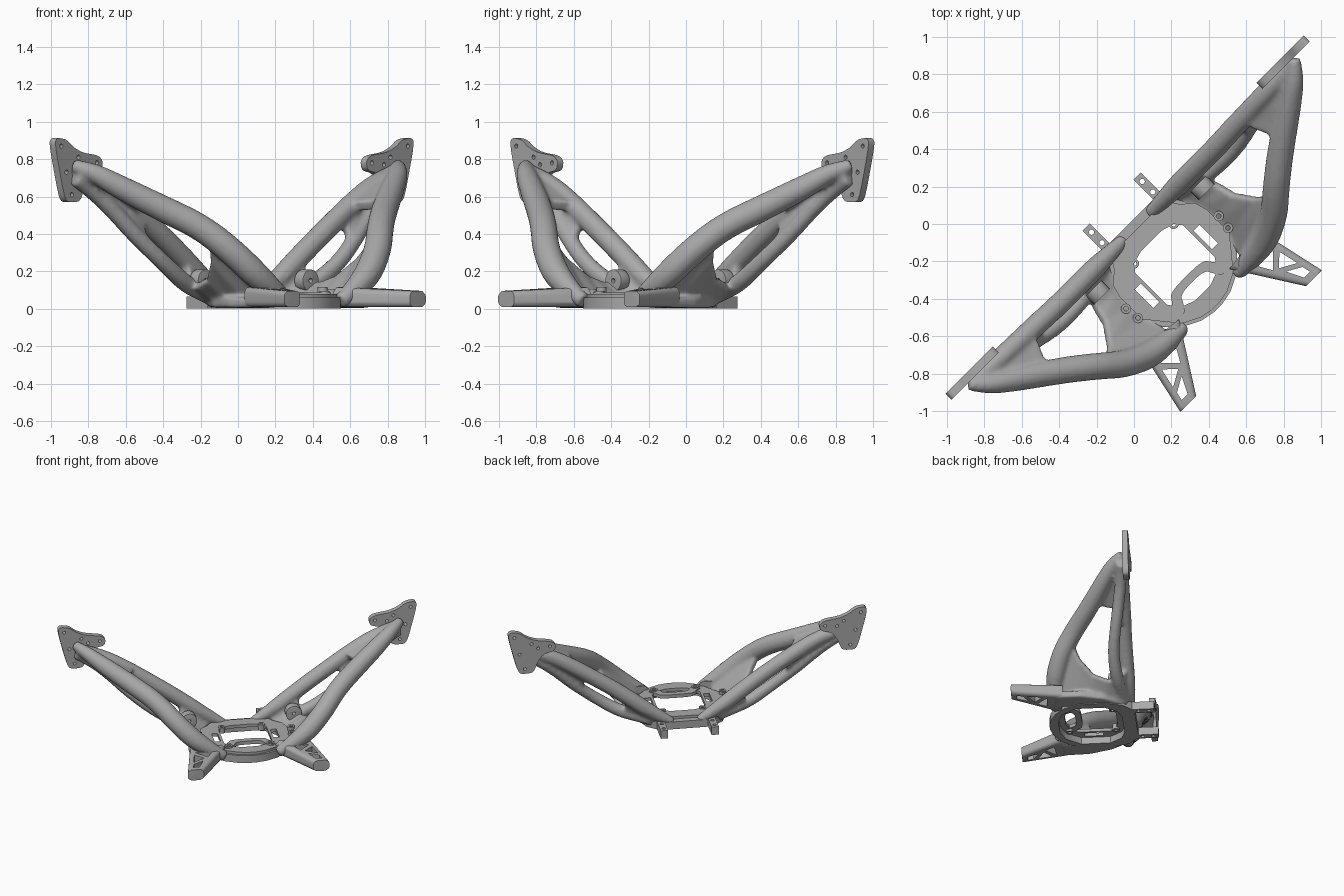
import bpy, bmesh, math

if "Cube" in bpy.data.objects:
    bpy.data.objects.remove(bpy.data.objects["Cube"])

SHADE = (0.4, 0.4, 0.4, 1)
grey = bpy.data.materials.new("metal grey")
grey.use_nodes = True
grey.diffuse_color = SHADE
grey.node_tree.nodes["Principled BSDF"].inputs["Base Color"].default_value = SHADE

# The frame is symmetric about its own x; everything is turned 45 degrees
TURN = math.radians(45)


def evaluated_mesh(data, mods=()):
    """Mesh of a temporary object after its modifiers."""
    ob = bpy.data.objects.new("temp", data)
    bpy.context.scene.collection.objects.link(ob)
    for kind, settings in mods:
        m = ob.modifiers.new(kind, kind)
        for key, val in settings.items():
            setattr(m, key, val)
    dg = bpy.context.evaluated_depsgraph_get()
    mesh = bpy.data.meshes.new_from_object(ob.evaluated_get(dg))
    bpy.data.objects.remove(ob)
    return mesh


def add_object(name, mesh, mirror=False, angle=35):
    ob = bpy.data.objects.new(name, mesh)
    bpy.context.scene.collection.objects.link(ob)
    mesh.materials.clear()
    mesh.materials.append(grey)
    ob.rotation_euler.z = TURN
    if mirror:
        ob.modifiers.new("mirror", 'MIRROR').use_mirror_merge = False
    bpy.ops.object.select_all(action='DESELECT')
    ob.select_set(True)
    bpy.context.view_layer.objects.active = ob
    bpy.ops.object.shade_smooth_by_angle(angle=math.radians(angle))


def circle(x, y, r, n=16):
    return [(x + r * math.cos(2 * math.pi * i / n), y + r * math.sin(2 * math.pi * i / n)) for i in range(n)]


def rect(x, y, w, h):
    return [(x - w / 2, y - h / 2), (x + w / 2, y - h / 2), (x + w / 2, y + h / 2), (x - w / 2, y + h / 2)]


def sym(pts):
    return pts + [(-x, y) for x, y in reversed(pts)]


def rounded(pts, times=2, cut=.2):
    """Corner-cut a closed outline."""
    for _ in range(times):
        out = []
        for (ax, ay), (bx, by) in zip(pts, pts[1:] + pts[:1]):
            for t in (cut, 1 - cut):
                out.append((ax + (bx - ax) * t, ay + (by - ay) * t))
        pts = out
    return pts


def plate_mesh(loops, lo, hi, upright=False, bevel=0.0):
    """Extruded outline with holes; upright plates use (x, z) outlines."""
    cu = bpy.data.curves.new("outline", 'CURVE')
    cu.dimensions, cu.fill_mode, cu.extrude = '2D', 'BOTH', (hi - lo) / 2
    for loop in loops:
        sp = cu.splines.new('POLY')
        sp.points.add(len(loop) - 1)
        for p, (x, y) in zip(sp.points, loop):
            p.co = (x, y, 0, 1)
        sp.use_cyclic_u = True
    mesh = evaluated_mesh(cu)
    bm = bmesh.new()
    bm.from_mesh(mesh)
    bmesh.ops.remove_doubles(bm, verts=bm.verts, dist=1e-5)
    for v in bm.verts:
        v.co.z += (lo + hi) / 2
        if upright:
            v.co.yz = v.co.zy
    bmesh.ops.recalc_face_normals(bm, faces=bm.faces)
    bm.to_mesh(mesh)
    bm.free()
    if bevel:
        mesh = evaluated_mesh(mesh, [('BEVEL', dict(width=bevel, segments=3, limit_method='ANGLE'))])
    return mesh


def tube_mesh(points):
    """Tapered rounded member through (x, y, z, radius) points."""
    cu = bpy.data.curves.new("member", 'CURVE')
    cu.dimensions, cu.bevel_depth, cu.bevel_resolution = '3D', 1, 4
    cu.use_fill_caps = True
    sp = cu.splines.new('NURBS')
    sp.points.add(len(points) - 1)
    for p, (x, y, z, r) in zip(sp.points, points):
        p.co, p.radius = (x, y, z, 1), r
    sp.order_u, sp.use_endpoint_u, sp.resolution_u = 3, True, 6
    return evaluated_mesh(cu)


def web_mesh(a, b, thick):
    """Curved web stretched between two paths."""
    mesh = bpy.data.meshes.new("web")
    n = len(a)
    mesh.from_pydata(a + b, [], [(i, i + 1, n + i + 1, n + i) for i in range(n - 1)])
    return evaluated_mesh(mesh, [('SOLIDIFY', dict(thickness=thick, offset=0.0))])


# Organic arm: members and webs fused into one smooth skin
front_rail = [(1.23, 0.02, .765, .035), (1.17, -.05, .74, .05), (1.05, -.13, .66, .065),
              (.84, -.27, .535, .073), (.68, -.395, .44, .073), (.555, -.505, .31, .075),
              (.38, -.575, .14, .075), (.2, -.575, .04, .04)]
back_rail = [(1.22, .01, .73, .05), (1.05, .0, .68, .055), (.85, -.01, .56, .06), (.71, -.015, .465, .06),
             (.57, -.02, .37, .06), (.42, -.02, .26, .06), (.28, -.02, .15, .06), (.1, -.02, .04, .035)]
branch = [(1.22, .01, .70, .045), (1.1, .0, .63, .045), (.97, -.03, .52, .045), (.85, -.06, .40, .045),
          (.67, -.1, .25, .045), (.5, -.09, .14, .05), (.36, -.07, .09, .045), (.26, -.04, .05, .03)]
top_web = ([(1.22, .01, .75), (1.12, -.08, .70), (1.0, -.16, .63), (.88, -.235, .56)],
           [(1.16, .015, .73), (1.05, .0, .69), (.94, -.01, .62), (.80, -.03, .54)])
back_web = ([(1.2, .01, .73), (1.05, .0, .68), (.9, -.01, .59), (.77, -.015, .5)],
            [(1.2, .01, .69), (1.05, .0, .59), (.9, -.045, .45), (.76, -.08, .33)])
foot_web = ([(.46, -.02, .29), (.36, -.02, .21), (.24, -.02, .11)],
            [(.44, -.08, .12), (.36, -.07, .09), (.24, -.04, .05)])
root_web = ([(.64, -.42, .39), (.56, -.36, .26), (.49, -.26, .16), (.47, -.17, .13), (.42, -.07, .11)],
            [(.30, -.53, .05), (.34, -.42, .045), (.345, -.3, .04), (.335, -.18, .04), (.27, -.03, .05)])
root_pad = [(.25, -.03), (.33, -.11), (.39, -.2), (.44, -.36), (.45, -.57), (.28, -.59), (.29, -.3)]

bm = bmesh.new()
for member in (front_rail, back_rail, branch):
    bm.from_mesh(tube_mesh(member))
for (a, b), thick in ((top_web, .06), (back_web, .05), (foot_web, .06), (root_web, .05)):
    bm.from_mesh(web_mesh(a, b, thick))
bm.from_mesh(plate_mesh([root_pad], .005, .06))
skin = bpy.data.meshes.new("arm")
bm.to_mesh(skin)
bm.free()
skin = evaluated_mesh(skin, [('REMESH', dict(mode='VOXEL', voxel_size=.011)),
                             ('SMOOTH', dict(factor=.5, iterations=12))])
add_object("arm_pair", skin, mirror=True, angle=60)

# Upright mounting plate at each arm end
mount = [(1.36, .885), (1.34, .915), (1.27, .905), (1.22, .865), (1.15, .835), (1.03, .82), (.995, .79),
         (1.005, .74), (1.08, .725), (1.13, .67), (1.16, .585), (1.19, .57), (1.265, .57), (1.29, .61)]
bolts = [(1.31, .87), (1.04, .78), (1.23, .61), (1.18, .81), (1.27, .73), (1.13, .77)]
add_object("end_plate", plate_mesh([rounded(mount)] + [circle(x, z, .012, 12) for x, z in bolts],
                                   .026, .07, True), True)

# Base ring under a cover plate with side slots
rim = sym([(.2, .02), (.29, -.06), (.33, -.18), (.33, -.38), (.28, -.5), (.2, -.575), (.11, -.62), (.03, -.636)])
bore = sym([(.12, -.08), (.2, -.11), (.265, -.2), (.265, -.42), (.18, -.53), (.08, -.565)])
opening = sym([(.08, -.13), (.15, -.15), (.18, -.19), (.18, -.43), (.14, -.49), (.06, -.52)])
slots = [rect(s * .222, -.32, .045, .14) for s in (1, -1)]
add_object("base_ring", plate_mesh([rim, bore], 0, .06))
cover = sym([(.2, -.03), (.25, -.10), (.31, -.15), (.33, -.22), (.33, -.39), (.25, -.49), (.19, -.56),
             (.1, -.605), (.03, -.62)])
add_object("cover_plate", plate_mesh([cover, opening] + slots, .055, .08))

# Bent guard bar across the front of the opening
guard = [(.2, -.49), (.16, -.45), (.12, -.395), (-.12, -.395), (-.16, -.45), (-.2, -.49), (-.17, -.54),
         (-.12, -.5), (-.09, -.44), (.09, -.44), (.12, -.5), (.17, -.54)]
add_object("guard_bar", plate_mesh([rounded(guard)], .06, .088))

# Bolt bosses around the ring
bm = bmesh.new()
for x, y, top in ((.35, -.29, .115), (.34, -.37, .105), (.15, -.15, .085), (.155, -.5, .095)):
    bm.from_mesh(plate_mesh([circle(x, y, .027), circle(x, y, .013)], .04, top))
bosses = bpy.data.meshes.new("bosses")
bm.to_mesh(bosses)
bm.free()
add_object("bolt_bosses", bosses, True)

# Back tabs with two holes each
tab = [rect(.192, .08, .055, .18), circle(.192, .13, .014), circle(.192, .05, .014)]
add_object("back_tab", plate_mesh(tab, 0, .065), True)

# Round lugs standing at the arm roots
lug = [circle(.396, .15, .06, 24), circle(.396, .15, .012)]
add_object("lug", plate_mesh(lug, -.155, -.09, True, .006), True)

# Truss legs: rounded long edges, top falling toward the tip, triangular openings
leg = plate_mesh([[(.19, -.53), (.45, -.50), (.535, -.885), (.415, -.885)]], .008, .095)
bm = bmesh.new()
bm.from_mesh(leg)
for v in bm.verts:
    if v.co.y > -.6 and v.co.z > .05:
        v.co.z += .02
sides = [e for e in bm.edges if abs(e.verts[0].co.y - e.verts[1].co.y) > .3 and len(e.link_faces) == 2
         and e.calc_face_angle() > 1]
bmesh.ops.bevel(bm, geom=sides, offset=.028, segments=4, profile=.5, affect='EDGES')
bmesh.ops.recalc_face_normals(bm, faces=bm.faces)
bm.to_mesh(leg)
bm.free()
gaps = [[(.31, -.63), (.43, -.62), (.35, -.70)], [(.445, -.655), (.47, -.765), (.38, -.715)],
        [(.395, -.755), (.475, -.80), (.485, -.845), (.44, -.845)]]
cutter = bpy.data.objects.new("leg_cutter", plate_mesh(gaps, -.1, .2))
bpy.context.scene.collection.objects.link(cutter)
leg = evaluated_mesh(leg, [('BOOLEAN', dict(object=cutter, operation='DIFFERENCE', solver='EXACT'))])
bpy.data.objects.remove(cutter)
add_object("front_leg", leg, True)
